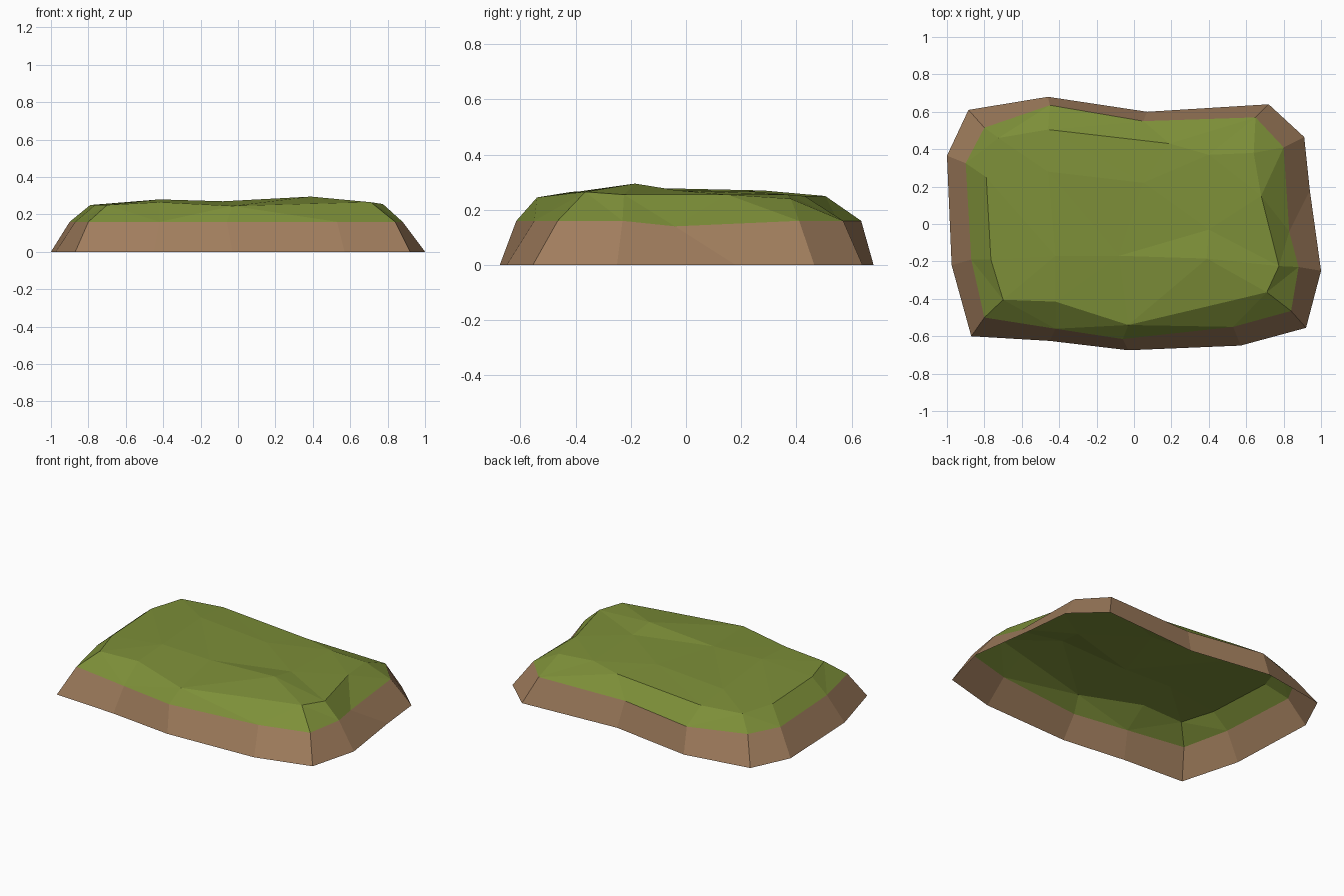
import bpy, bmesh
from mathutils import Vector
from mathutils.geometry import delaunay_2d_cdt

if "Cube" in bpy.data.objects:
    bpy.data.objects.remove(bpy.data.objects["Cube"])


def material(name, rgb):
    m = bpy.data.materials.new(name)
    m.diffuse_color = (*rgb, 1)
    m.use_nodes = True
    m.node_tree.nodes["Principled BSDF"].inputs["Base Color"].default_value = m.diffuse_color
    return m


earth = material("earth brown", (0.352, 0.205, 0.109))
grass = material("grass green", (0.205, 0.275, 0.040))

# Three outlines, anticlockwise from the front left corner
foot = [(-.87, -.60), (-.45, -.625), (-.03, -.675), (.57, -.65), (.92, -.555),
        (1.0, -.25), (.94, .18), (.91, .465), (.72, .64), (.07, .60),
        (-.46, .68), (-.885, .61), (-1.0, .365), (-.975, -.22)]
turf = [(-.80, -.50), (-.42, -.56), (-.06, -.615), (.53, -.55), (.84, -.465),
        (.88, -.23), (.83, -.04), (.80, .41), (.65, .57), (.05, .55),
        (-.45, .635), (-.80, .515), (-.90, .325), (-.87, -.19)]
rim = [(-.70, -.405, .25), (-.42, -.415, .265), (-.03, -.54, .245), (.50, -.415, .26),
       (.71, -.365, .265), (.775, -.225, .255), (.68, .15, .255), (.64, .38, .24),
       (.40, .37, .255), (.19, .43, .25), (-.46, .505, .25), (-.725, .46, .25),
       (-.79, .25, .25), (-.765, -.19, .25)]
# Bumps and hollows inside the grassy top
bumps = [(-.42, -.17, .28), (-.46, .28, .27), (.39, -.185, .295), (.40, -.03, .27),
         (-.08, -.17, .27), (.05, .22, .268)]


def make_object(name, bm, mat):
    bmesh.ops.recalc_face_normals(bm, faces=bm.faces)
    # Open shells: keep the normals pointing up and out
    if sum(f.normal.z * f.calc_area() for f in bm.faces) < 0:
        bmesh.ops.reverse_faces(bm, faces=bm.faces)
    me = bpy.data.meshes.new(name)
    bm.to_mesh(me)
    bm.free()
    me.materials.append(mat)
    bpy.context.collection.objects.link(bpy.data.objects.new(name, me))


def band(bm, low, high):
    n = len(low)
    for i in range(n):
        j = (i + 1) % n
        bm.faces.new((low[i], low[j], high[j], high[i]))


foot3 = [(x, y, 0) for x, y in foot]
turf3 = [(x, y, .14 if i == 6 else .16) for i, (x, y) in enumerate(turf)]

# Earth bank, open underneath
bm = bmesh.new()
band(bm, [bm.verts.new(p) for p in foot3], [bm.verts.new(p) for p in turf3])
make_object("earth_bank", bm, earth)

# Grass: sloping edge and triangulated bumpy top
bm = bmesh.new()
edge = [bm.verts.new(p) for p in turf3]
top = [bm.verts.new(p) for p in rim + bumps]
band(bm, edge, top[:len(rim)])
n = len(rim)
pts = [Vector(p[:2]) for p in rim + bumps]
res = delaunay_2d_cdt(pts, [(i, (i + 1) % n) for i in range(n)], [list(range(n))], 1, 1e-5)
for f in res[2]:
    bm.faces.new([top[res[3][i][0]] for i in f])
bmesh.ops.triangulate(bm, faces=bm.faces)
make_object("grass_top", bm, grass)
